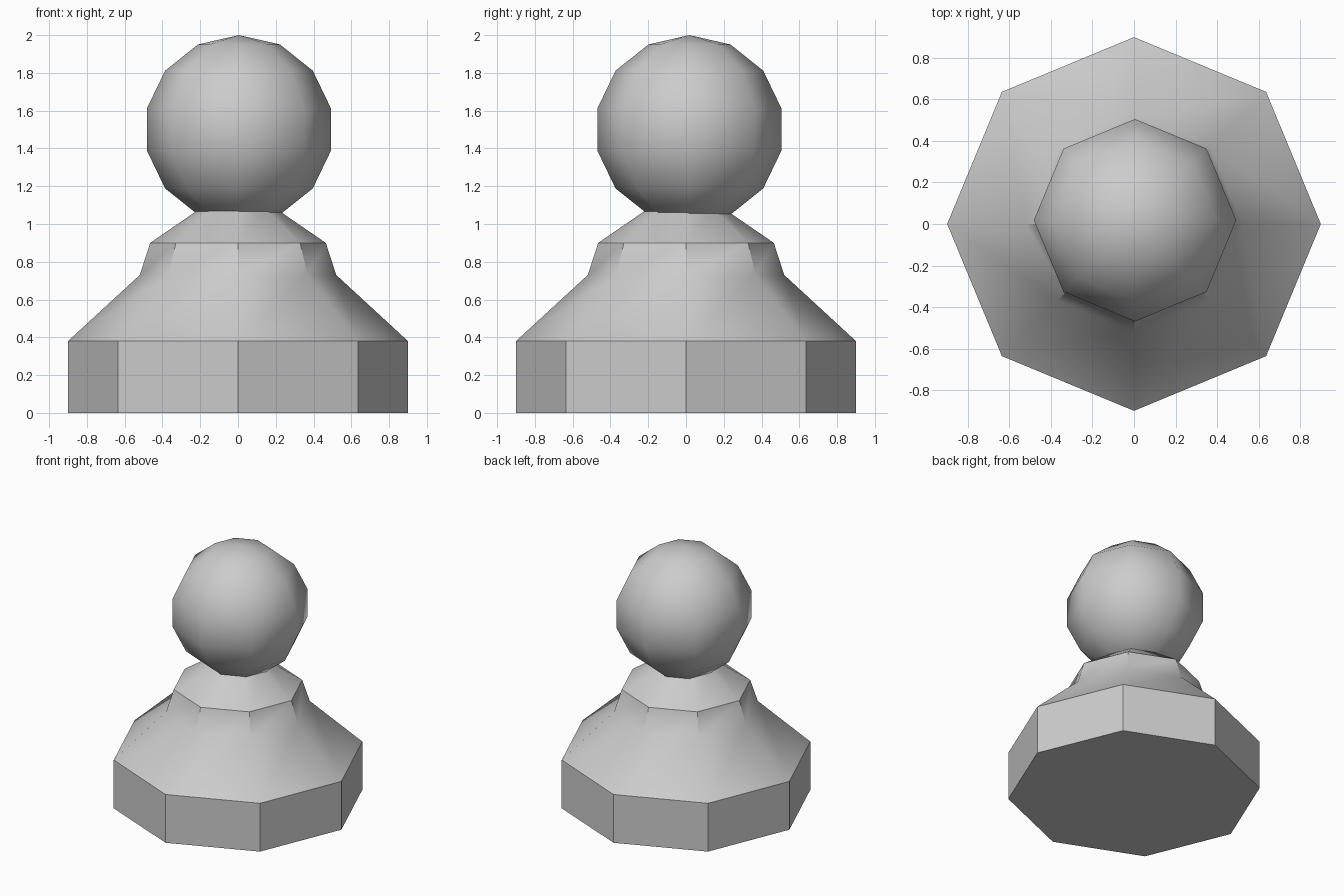
import bpy, bmesh, math

if "Cube" in bpy.data.objects:
    bpy.data.objects.remove(bpy.data.objects["Cube"])

SIDES = 8

def lathe(name, profile):
    """Revolve (radius, z) points into a capped eight-sided solid."""
    bm = bmesh.new()
    rings = []
    for r, z in profile:
        rings.append([bm.verts.new((r * math.cos(i * math.tau / SIDES),
                                    r * math.sin(i * math.tau / SIDES), z))
                      for i in range(SIDES)])
    for a, b in zip(rings, rings[1:]):
        for i in range(SIDES):
            j = (i + 1) % SIDES
            bm.faces.new((a[i], a[j], b[j], b[i]))
    bm.faces.new(rings[0][::-1])
    bm.faces.new(rings[-1])
    me = bpy.data.meshes.new(name)
    bm.to_mesh(me)
    bm.free()
    ob = bpy.data.objects.new(name, me)
    bpy.context.collection.objects.link(ob)
    return ob

# Octagonal base, sloping skirt, collar and tapered neck (top hidden in the ball)
body = lathe("body", [(0.9, 0), (0.9, 0.38), (0.52, 0.73), (0.465, 0.9), (0.2, 1.082)])
bpy.ops.object.select_all(action='DESELECT')
body.select_set(True)
bpy.context.view_layer.objects.active = body
bpy.ops.object.shade_smooth_by_angle(angle=math.radians(35))

# Low-poly smooth ball, slightly off centre
bpy.ops.mesh.primitive_uv_sphere_add(segments=SIDES, ring_count=7, radius=0.5,
                                     location=(0.005, 0.018, 1.5))
head = bpy.context.object
head.name = "head"
bpy.ops.object.shade_smooth()
